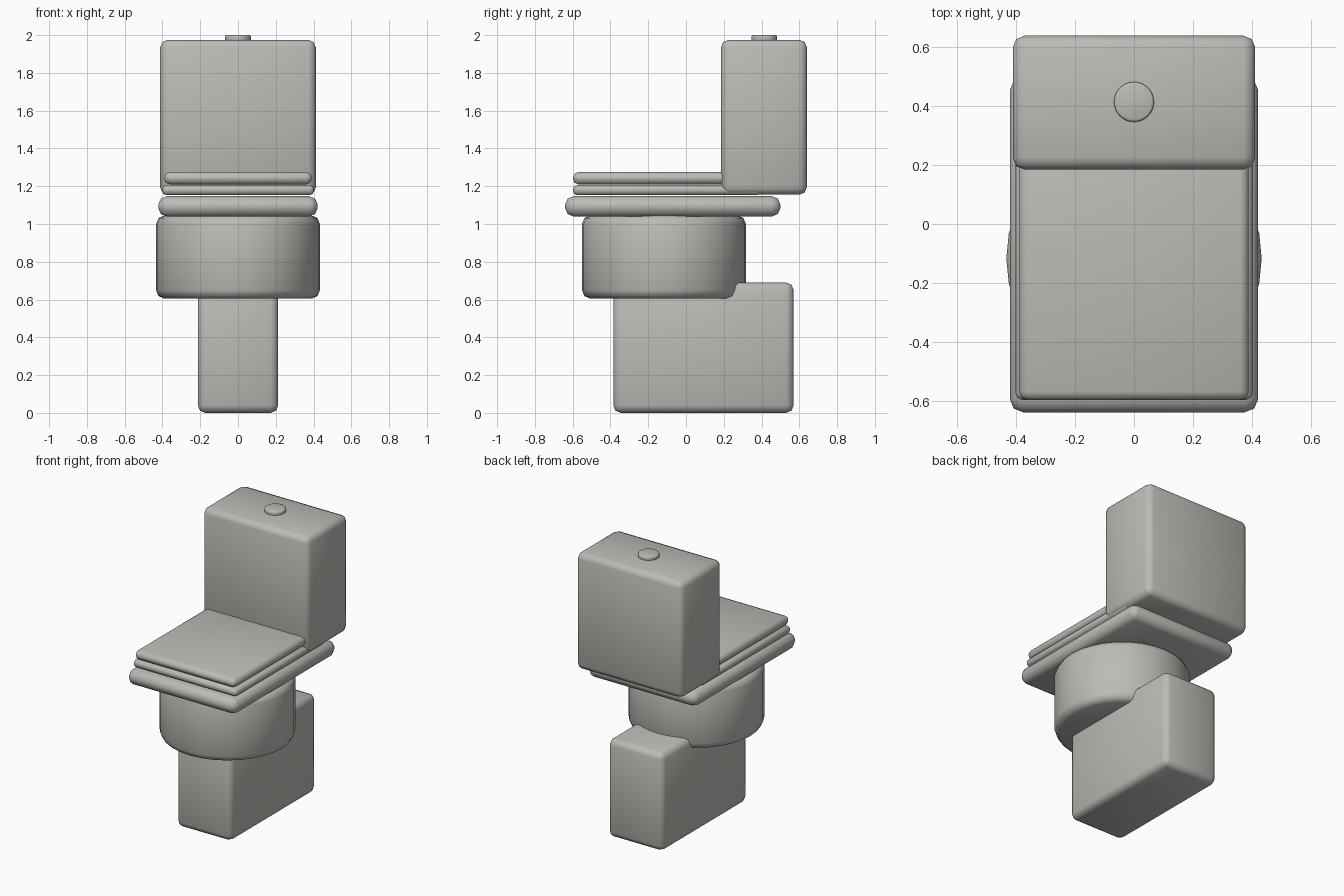
import bpy
import math

cube = bpy.data.objects.get("Cube")
if cube:
    bpy.data.objects.remove(cube, do_unlink=True)

# Single ceramic colour
COLOUR = (0.5, 0.5, 0.47, 1.0)
ceramic = bpy.data.materials.new("warm grey ceramic")
ceramic.use_nodes = True
ceramic.diffuse_color = COLOUR
bsdf = next(n for n in ceramic.node_tree.nodes if n.type == "BSDF_PRINCIPLED")
bsdf.inputs["Base Color"].default_value = COLOUR
bsdf.inputs["Roughness"].default_value = 0.5


def finish(name, bevel):
    """Name the active part, round its edges, colour and smooth it."""
    ob = bpy.context.object
    ob.name = ob.data.name = name
    ob.data.materials.append(ceramic)
    mod = ob.modifiers.new("rounded edges", "BEVEL")
    mod.width = bevel
    mod.segments = 2
    mod.limit_method = "ANGLE"
    mod.angle_limit = math.radians(40)
    bpy.ops.object.modifier_apply(modifier=mod.name)
    bpy.ops.object.shade_smooth_by_angle(angle=math.radians(50))
    return ob


def box(name, half_x, y, z, bevel):
    """Rounded block, symmetric in x, spanning the y and z ranges."""
    bpy.ops.mesh.primitive_cube_add(size=1, location=(0, sum(y) / 2, sum(z) / 2))
    ob = bpy.context.object
    ob.scale = (2 * half_x, y[1] - y[0], z[1] - z[0])
    bpy.ops.object.transform_apply(location=False, rotation=False, scale=True)
    return finish(name, bevel)


def drum(name, radius, y, z, sides, bevel):
    """Rounded upright cylinder spanning the z range."""
    bpy.ops.mesh.primitive_cylinder_add(
        vertices=sides, radius=radius, depth=z[1] - z[0], location=(0, y, sum(z) / 2))
    return finish(name, bevel)


# Foot and bowl
box("pedestal", 0.213, (-0.385, 0.57), (0.0, 0.69), 0.04)
drum("bowl", 0.434, -0.117, (0.605, 1.045), 32, 0.045)

# Stacked slabs on the bowl
box("rim", 0.422, (-0.64, 0.50), (1.04, 1.147), 0.045)
box("seat", 0.402, (-0.598, 0.40), (1.153, 1.207), 0.022)
box("lid", 0.39, (-0.598, 0.40), (1.21, 1.275), 0.028)

# Water tank with its flush button
box("tank", 0.412, (0.185, 0.64), (1.155, 1.975), 0.04)
drum("flush_button", 0.068, 0.415, (1.965, 2.0), 32, 0.008)
